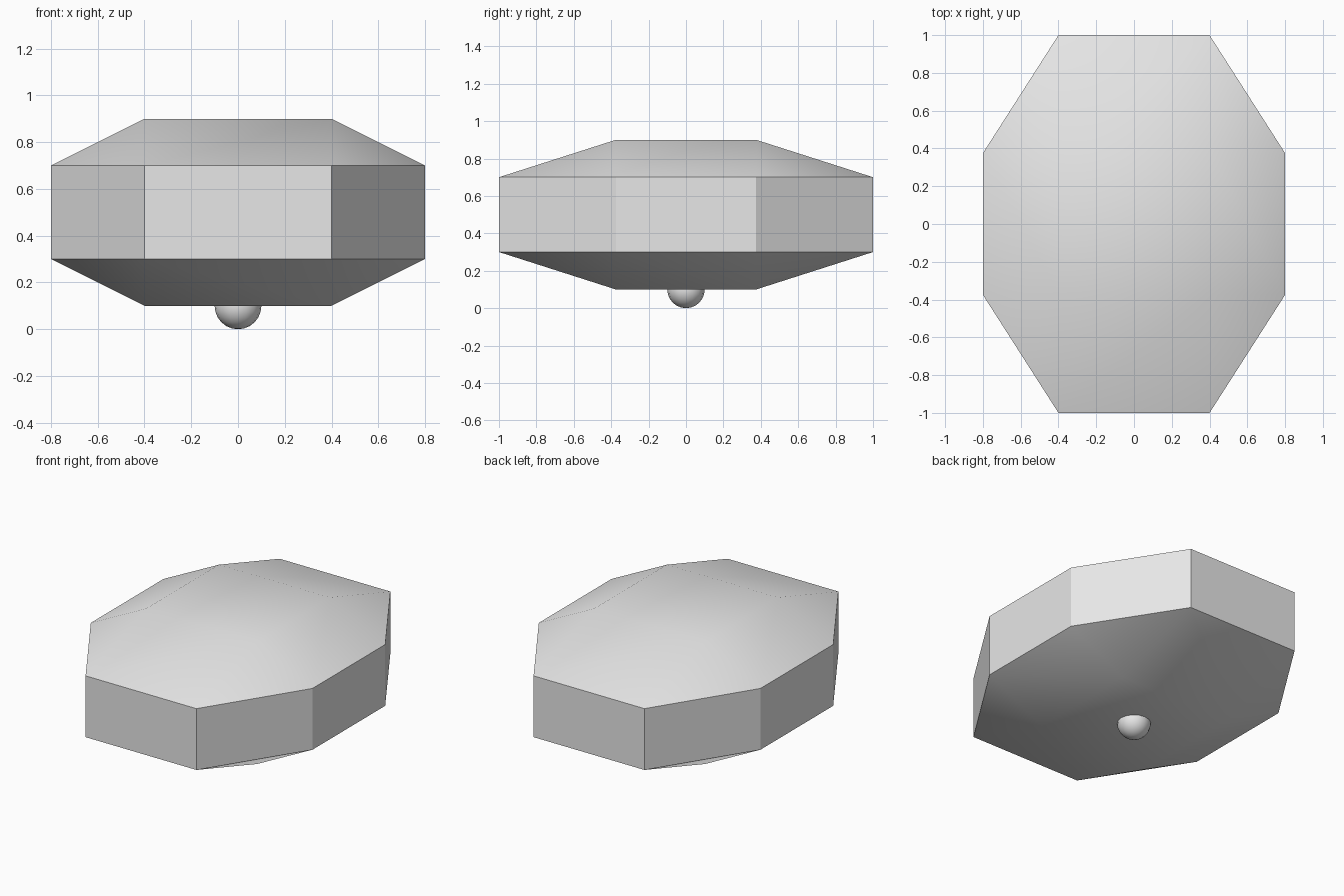
import bpy
import bmesh

if "Cube" in bpy.data.objects:
    bpy.data.objects.remove(bpy.data.objects["Cube"])

grey = bpy.data.materials.new("light_grey")
grey.diffuse_color = (0.8, 0.8, 0.8, 1.0)
grey.use_nodes = True
grey.node_tree.nodes["Principled BSDF"].inputs["Base Color"].default_value = grey.diffuse_color

# Half sizes shared by the octagonal hull and its flat rectangular caps
IN_X, OUT_X = 0.4, 0.8
IN_Y, OUT_Y = 0.375, 1.0
octagon = [(IN_X, -OUT_Y), (OUT_X, -IN_Y), (OUT_X, IN_Y), (IN_X, OUT_Y),
           (-IN_X, OUT_Y), (-OUT_X, IN_Y), (-OUT_X, -IN_Y), (-IN_X, -OUT_Y)]
rectangle = [(IN_X, -IN_Y), (IN_X, IN_Y), (-IN_X, IN_Y), (-IN_X, -IN_Y)]


def finish(bm, name):
    bmesh.ops.recalc_face_normals(bm, faces=bm.faces)
    mesh = bpy.data.meshes.new(name)
    bm.to_mesh(mesh)
    bm.free()
    mesh.materials.append(grey)
    obj = bpy.data.objects.new(name, mesh)
    bpy.context.collection.objects.link(obj)
    return obj


# Hull: flat octagonal walls with smooth sloping caps above and below
bm = bmesh.new()
rims = []
for rim_z, cap_z in ((0.3, 0.1), (0.7, 0.9)):
    rim = [bm.verts.new((x, y, rim_z)) for x, y in octagon]
    cap = [bm.verts.new((x, y, cap_z)) for x, y in rectangle]
    faces = [bm.faces.new(cap)]
    for i in range(4):
        a, b, c = rim[2 * i], rim[2 * i + 1], rim[(2 * i + 2) % 8]
        faces.append(bm.faces.new((a, b, cap[i])))                      # corner
        faces.append(bm.faces.new((b, c, cap[(i + 1) % 4], cap[i])))    # slope
    for f in faces:
        f.smooth = True
    rims.append(rim)

low, high = rims
for i in range(8):
    j = (i + 1) % 8
    wall = bm.faces.new((low[i], low[j], high[j], high[i]))
    wall.smooth = False
    for e in wall.edges:
        e.smooth = False
finish(bm, "hull")

# Round knob half sunk into the underside
bm = bmesh.new()
bmesh.ops.create_uvsphere(bm, u_segments=16, v_segments=12, radius=0.1)
bmesh.ops.translate(bm, verts=bm.verts, vec=(0, 0, 0.1))
for f in bm.faces:
    f.smooth = True
finish(bm, "bottom_knob")
